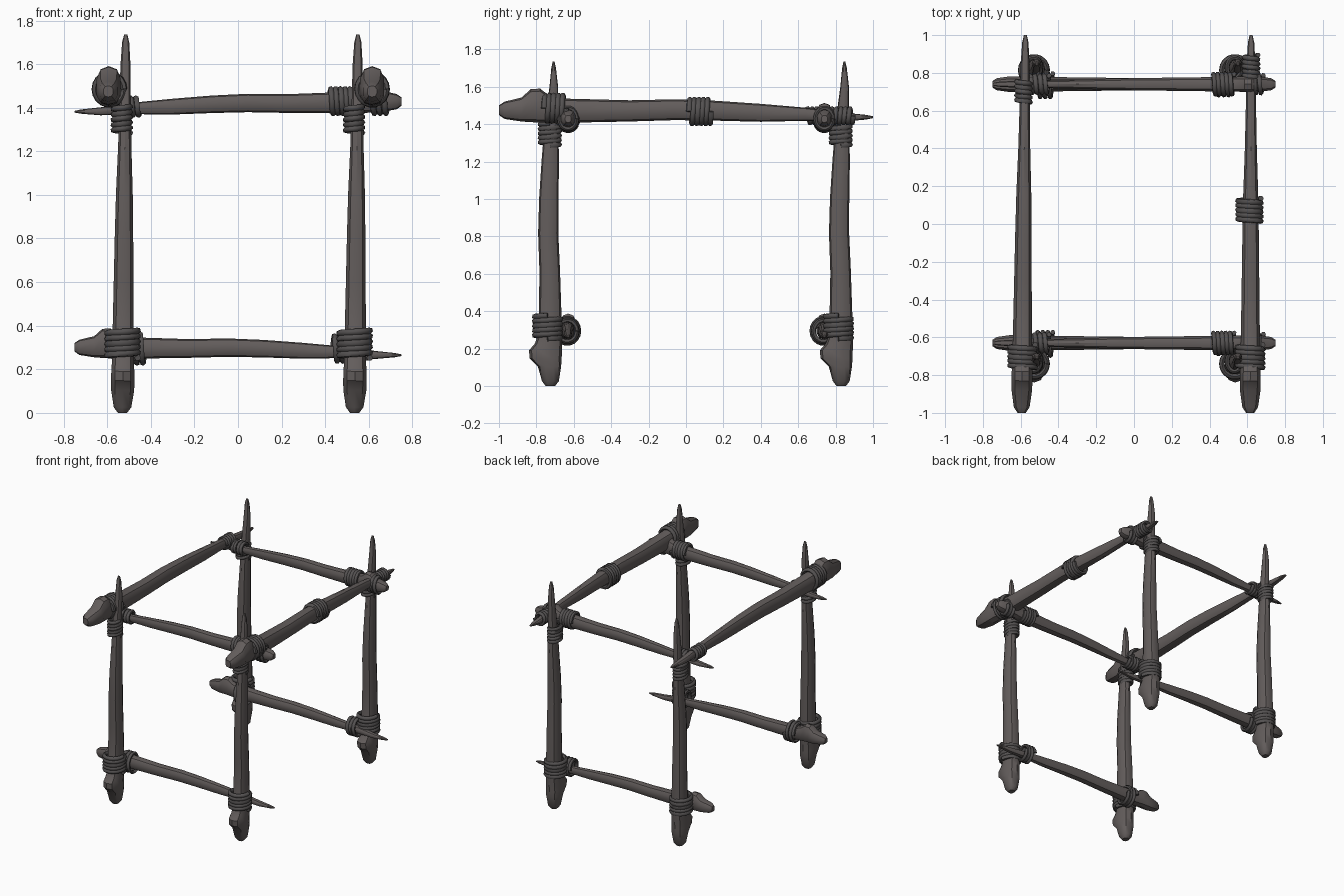
import bpy, bmesh, math
from mathutils import Vector

cube = bpy.data.objects.get("Cube")
if cube:
    bpy.data.objects.remove(cube, do_unlink=True)


def material(name, color):
    mat = bpy.data.materials.new(name)
    mat.use_nodes = True
    mat.diffuse_color = color
    node = next(n for n in mat.node_tree.nodes if n.type == 'BSDF_PRINCIPLED')
    node.inputs["Base Color"].default_value = color
    node.inputs["Roughness"].default_value = 0.8
    return mat


BONE = material("dark bone", (0.125, 0.110, 0.107, 1))
ROPE = material("dark rope", (0.088, 0.082, 0.082, 1))

# Bone stations: position along length, half width, low side, knob side
STATIONS = [
    (0.0, .022, -.030, .020), (.015, .042, -.050, .040), (.06, .055, -.062, .062),
    (.085, .056, -.065, .106), (.11, .055, -.066, .110), (.13, .053, -.067, .080),
    (.16, .052, -.067, .060), (.35, .047, -.055, .055), (.47, .044, -.045, .063),
    (.58, .040, -.045, .058), (.70, .032, -.048, .045), (.82, .027, -.040, .028),
    (.92, .024, -.042, .005), (.98, .017, -.030, -.005), (1.0, .008, -.022, -.012),
]
SIDES = 10


def finish(obj, mat, angle):
    obj.data.materials.clear()
    obj.data.materials.append(mat)
    bpy.ops.object.select_all(action='DESELECT')
    obj.select_set(True)
    bpy.context.view_layer.objects.active = obj
    bpy.ops.object.shade_smooth_by_angle(angle=math.radians(angle))


def bone(name, start, end, knob, scale=1.0):
    """Tapered bone from its thick end to its tip, knob facing one way."""
    start, end, knob = Vector(start), Vector(end), Vector(knob)
    side = (end - start).normalized().cross(knob).normalized()
    bm = bmesh.new()
    rings = []
    for t, w, lo, hi in STATIONS:
        mid, half = (lo + hi) / 2, (hi - lo) / 2
        ring = []
        for i in range(SIDES):
            a = 2 * math.pi * (i + 0.5) / SIDES
            c, s = math.cos(a), math.sin(a)
            # Slightly squared oval section
            c = math.copysign(abs(c) ** 0.8, c)
            s = math.copysign(abs(s) ** 0.8, s)
            offset = side * (w * c) + knob * (mid + half * s)
            ring.append(bm.verts.new(start.lerp(end, t) + offset * scale))
        rings.append(ring)
    for a, b in zip(rings, rings[1:]):
        for i in range(SIDES):
            j = (i + 1) % SIDES
            bm.faces.new((a[i], a[j], b[j], b[i]))
    bm.faces.new(rings[0])
    bm.faces.new(rings[-1])
    bmesh.ops.recalc_face_normals(bm, faces=bm.faces)
    mesh = bpy.data.meshes.new(name)
    bm.to_mesh(mesh)
    bm.free()
    obj = bpy.data.objects.new(name, mesh)
    bpy.context.collection.objects.link(obj)
    finish(obj, BONE, 35)


def wrap(name, center, axis, radii, length, turns, rope=0.015):
    """Coiled rope lashing around an axis (0, 1 or 2)."""
    u, v = [i for i in range(3) if i != axis]
    curve = bpy.data.curves.new(name, 'CURVE')
    curve.dimensions = '3D'
    curve.bevel_depth = rope
    curve.bevel_resolution = 1
    curve.use_fill_caps = True
    spline = curve.splines.new('POLY')
    steps = 18 * turns
    spline.points.add(steps)
    for k, point in enumerate(spline.points):
        a = 2 * math.pi * k / 18
        p = list(center)
        p[axis] += length * (k / steps - 0.5)
        p[u] += (radii[0] - rope) * math.cos(a)
        p[v] += (radii[1] - rope) * math.sin(a)
        point.co = (*p, 1)
    source = bpy.data.objects.new(name + "_path", curve)
    bpy.context.collection.objects.link(source)
    graph = bpy.context.evaluated_depsgraph_get()
    mesh = bpy.data.meshes.new_from_object(source.evaluated_get(graph))
    bpy.data.objects.remove(source, do_unlink=True)
    obj = bpy.data.objects.new(name, mesh)
    bpy.context.collection.objects.link(obj)
    finish(obj, ROPE, 60)


UP = (0, 0, 1)

# Four posts with rope at foot and head
for row, y, rail_y in (("front", -.73, -.63), ("back", .825, .74)):
    for hand, x in (("right", -.53), ("left", .535)):
        part = f"{row}_{hand}"
        bone(part + "_post", (x, y, 0), (x + .015, y + .005, 1.735), (0, -1, 0))
        wrap(part + "_foot_wrap", (x, y - .01, .315), 2, (.085, .085), .125, 5)
        wrap(part + "_head_wrap", (x - .003, y + .002, 1.345), 2, (.052, .066), .12, 5, .013)
        # Low rail lashing beside the post
        inner = x - math.copysign(.06, x)
        low_r = .075 if x < 0 else .066
        wrap(part + "_low_rail_wrap", (inner, rail_y - .005, .295), 0,
             (low_r, low_r + .005), .08, 3, .013)

    # Low rail, thick on the right; high rail, thick on the left
    bone(row + "_low_rail", (-.75, rail_y, .305), (.75, rail_y, .278), UP, .78)
    bone(row + "_high_rail", (.75, rail_y, 1.432), (-.75, rail_y, 1.395), UP, .78)
    wrap(row + "_high_rail_thick_wrap", (.475, rail_y, 1.43), 0, (.066, .07), .11, 5, .013)
    wrap(row + "_high_rail_outer_wrap", (.645, rail_y, 1.43), 0, (.06, .07), .08, 3, .013)
    wrap(row + "_high_rail_thin_wrap", (-.50, rail_y, 1.405), 0, (.058, .052), .10, 4, .013)

# Side rails with the thick ends forward
bone("right_side_rail", (-.595, -1, 1.48), (-.575, 1, 1.455), UP, 1.03)
bone("left_side_rail", (.615, -1, 1.48), (.62, 1, 1.455), UP, 1.03)
for hand, x, back_y in (("right", -.59, .705), ("left", .615, .835)):
    wrap(hand + "_side_rail_front_wrap", (x, -.70, 1.485), 1, (.082, .085), .12, 5)
    wrap(hand + "_side_rail_back_wrap", (x + .005, back_y, 1.445), 1, (.05, .052), .12, 5, .013)
wrap("left_side_rail_middle_wrap", (.611, .075, 1.468), 1, (.076, .08), .12, 5)
